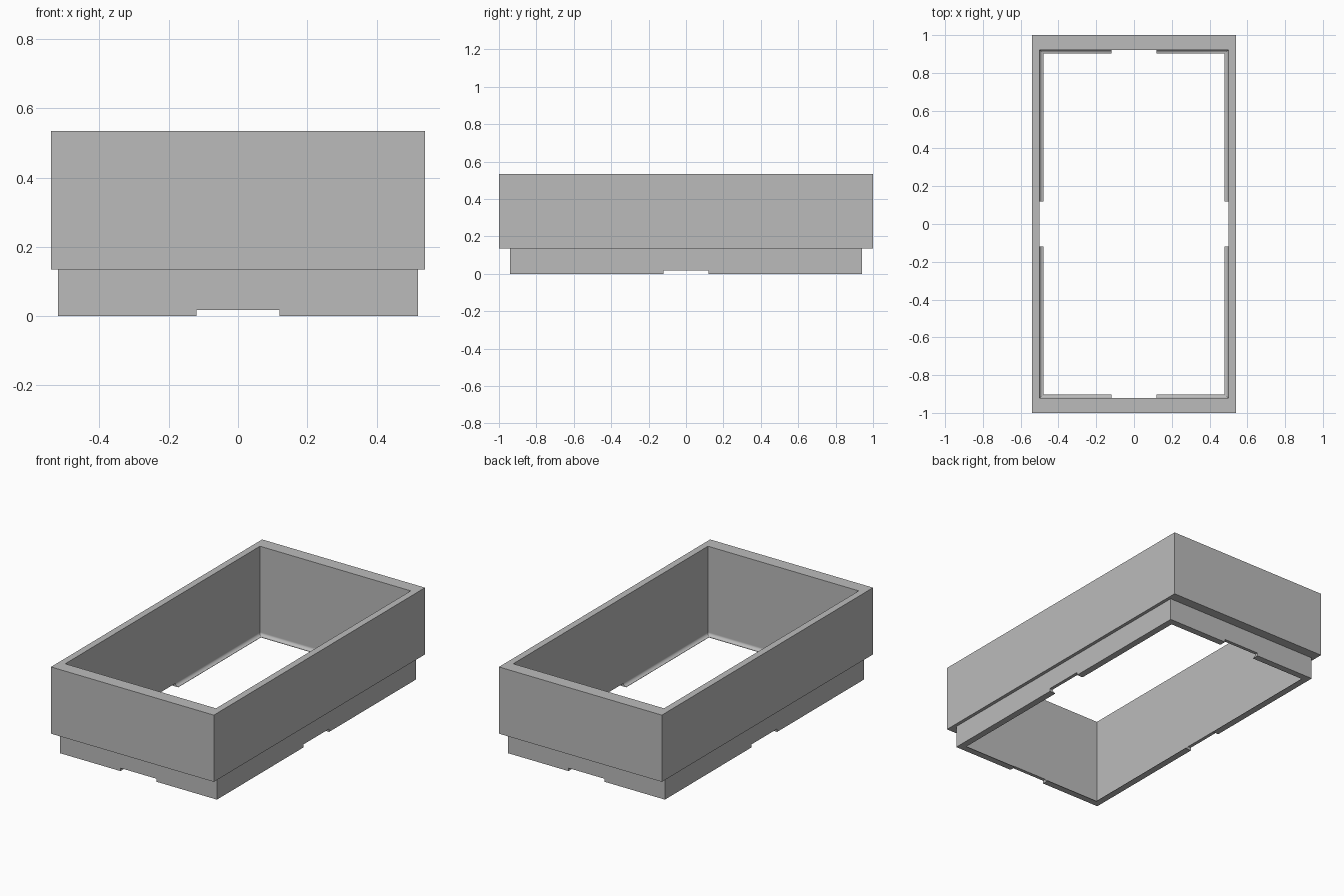
import bpy, bmesh, math

if "Cube" in bpy.data.objects:
    bpy.data.objects.remove(bpy.data.objects["Cube"])

# One plain grey material
grey = bpy.data.materials.new("plain grey")
grey.use_nodes = True
colour = (0.5, 0.5, 0.5, 1)
grey.diffuse_color = colour
grey.node_tree.nodes["Principled BSDF"].inputs["Base Color"].default_value = colour

INNER_X, INNER_Y = 0.50, 0.922   # inside half sizes
LIP, TIP = 0.02, 0.002           # fillet radius of the bottom lip, thickness at its edge
LEDGE, TOP = 0.134, 0.534        # heights
NOTCH_W, NOTCH_H = 0.24, 0.018
STEPS = 8


def ring_sweep(name, rings):
    """Join rectangular rings (half x, half y, z) into one closed frame."""
    bm = bmesh.new()
    loops = [[bm.verts.new((sx * hx, sy * hy, z))
              for sx, sy in ((-1, -1), (1, -1), (1, 1), (-1, 1))]
             for hx, hy, z in rings]
    for a, b in zip(loops, loops[1:] + loops[:1]):
        for i in range(4):
            j = (i + 1) % 4
            bm.faces.new((a[i], a[j], b[j], b[i]))
    bmesh.ops.recalc_face_normals(bm, faces=bm.faces)
    mesh = bpy.data.meshes.new(name)
    bm.to_mesh(mesh)
    bm.free()
    obj = bpy.data.objects.new(name, mesh)
    bpy.context.collection.objects.link(obj)
    mesh.materials.append(grey)
    return obj


# Stepped wall: outside profile upwards, then the inside down to the lip fillet
rings = [(0.52, 0.942, 0), (0.52, 0.942, LEDGE),
         (0.54, 1.0, LEDGE), (0.54, 1.0, TOP), (INNER_X, INNER_Y, TOP)]
for k in range(STEPS + 1):
    a = math.pi / 2 * k / STEPS
    inset = LIP * (1 - math.cos(a))
    rings.append((INNER_X - inset, INNER_Y - inset, TIP + (LIP - TIP) * (1 - math.sin(a))))
rings.append((INNER_X - LIP, INNER_Y - LIP, 0))
frame = ring_sweep("stepped_frame", rings)

# Shallow notches through the middle of each bottom edge
bpy.ops.object.select_all(action="DESELECT")
for name, size in (("side_notch_cutter", (3, NOTCH_W)), ("end_notch_cutter", (NOTCH_W, 3))):
    bpy.ops.mesh.primitive_cube_add(size=1, location=(0, 0, 0))
    cutter = bpy.context.object
    cutter.name = name
    cutter.scale = (*size, NOTCH_H * 2)
    cutter.hide_render = True
    cutter.data.materials.append(grey)
    bpy.context.view_layer.update()
    cut = frame.modifiers.new(name, "BOOLEAN")
    cut.operation = "DIFFERENCE"
    cut.solver = "EXACT"
    cut.object = cutter
    bpy.ops.object.select_all(action="DESELECT")
    frame.select_set(True)
    bpy.context.view_layer.objects.active = frame
    bpy.ops.object.modifier_apply(modifier=name)
    bpy.data.objects.remove(cutter)

# Smooth the fillet, keep every corner crisp and the walls flat
bpy.ops.object.shade_smooth_by_angle(angle=math.radians(30))
flat = frame.modifiers.new("flat walls", "WEIGHTED_NORMAL")
flat.keep_sharp = True
